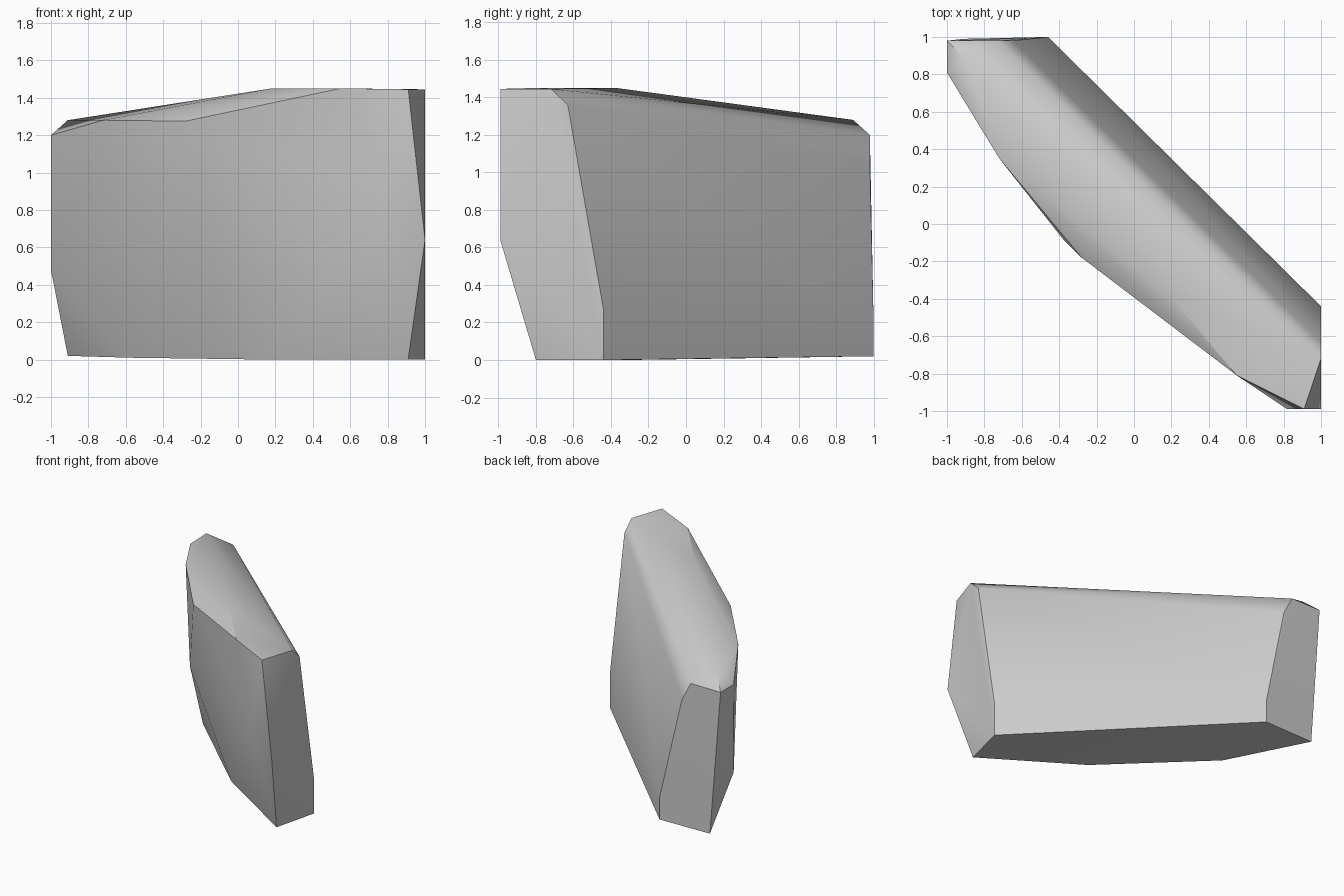
import bpy
import bmesh
from math import radians
from mathutils import Vector

default_cube = bpy.data.objects.get("Cube")
if default_cube:
    bpy.data.objects.remove(default_cube, do_unlink=True)


def make_material(name, grey):
    """Plain grey stone colour for viewport and render."""
    material = bpy.data.materials.new(name)
    material.use_nodes = True
    colour = (grey, grey, grey, 1)
    material.diffuse_color = colour
    shader = material.node_tree.nodes["Principled BSDF"]
    shader.inputs["Base Color"].default_value = colour
    shader.inputs["Roughness"].default_value = 0.8
    return material


def make_stone(name, corner_groups, material):
    """Wrap a faceted convex shell around groups of chiselled corners."""
    mesh = bpy.data.meshes.new(name)
    bm = bmesh.new()
    for corners in corner_groups:
        for corner in corners:
            bm.verts.new(Vector(corner))
    hull = bmesh.ops.convex_hull(bm, input=bm.verts[:])
    unused = {item for item in hull["geom_interior"] + hull["geom_unused"]
              if isinstance(item, bmesh.types.BMVert)}
    bmesh.ops.delete(bm, geom=list(unused), context="VERTS")
    bmesh.ops.recalc_face_normals(bm, faces=bm.faces[:])
    bm.to_mesh(mesh)
    bm.free()
    mesh.materials.append(material)
    stone = bpy.data.objects.new(name, mesh)
    bpy.context.collection.objects.link(stone)
    return stone


# Flat base the slab stands on
base = [(1, -.44, 0), (.91, -.8, 0), (.17, -.33, 0),
        (-.57, .36, .01), (-.91, .99, .02), (-.46, 1, .02)]

# Broken end on the left
left_end = [(1, -.44, .27), (1, -.63, 1.36), (1, -.72, 1.445),
            (.91, -.99, 1.445), (1, -.99, .64)]

# Broken end at the back
back_end = [(-.46, 1, .2), (-.65, .98, 1.05), (-.73, .98, 1.2),
            (-1, .98, 1.2), (-1, .81, 1.2), (-1, .81, .48)]

# Sloping crest and its front rim
crest = [(-.91, .89, 1.28), (-.72, .35, 1.28), (-.28, -.18, 1.275),
         (.55, -.81, 1.45), (.18, -.37, 1.45)]

# Slight bulge of the broad front face
bulge = [(.82, -.99, .9), (-.38, -.08, .7)]

stone_grey = make_material("stone grey", 0.6)
slab = make_stone("rock_slab", [base, left_end, back_end, crest, bulge], stone_grey)

# Soft broad faces, crisp broken edges
bpy.ops.object.select_all(action="DESELECT")
slab.select_set(True)
bpy.context.view_layer.objects.active = slab
bpy.ops.object.shade_smooth_by_angle(angle=radians(30))
